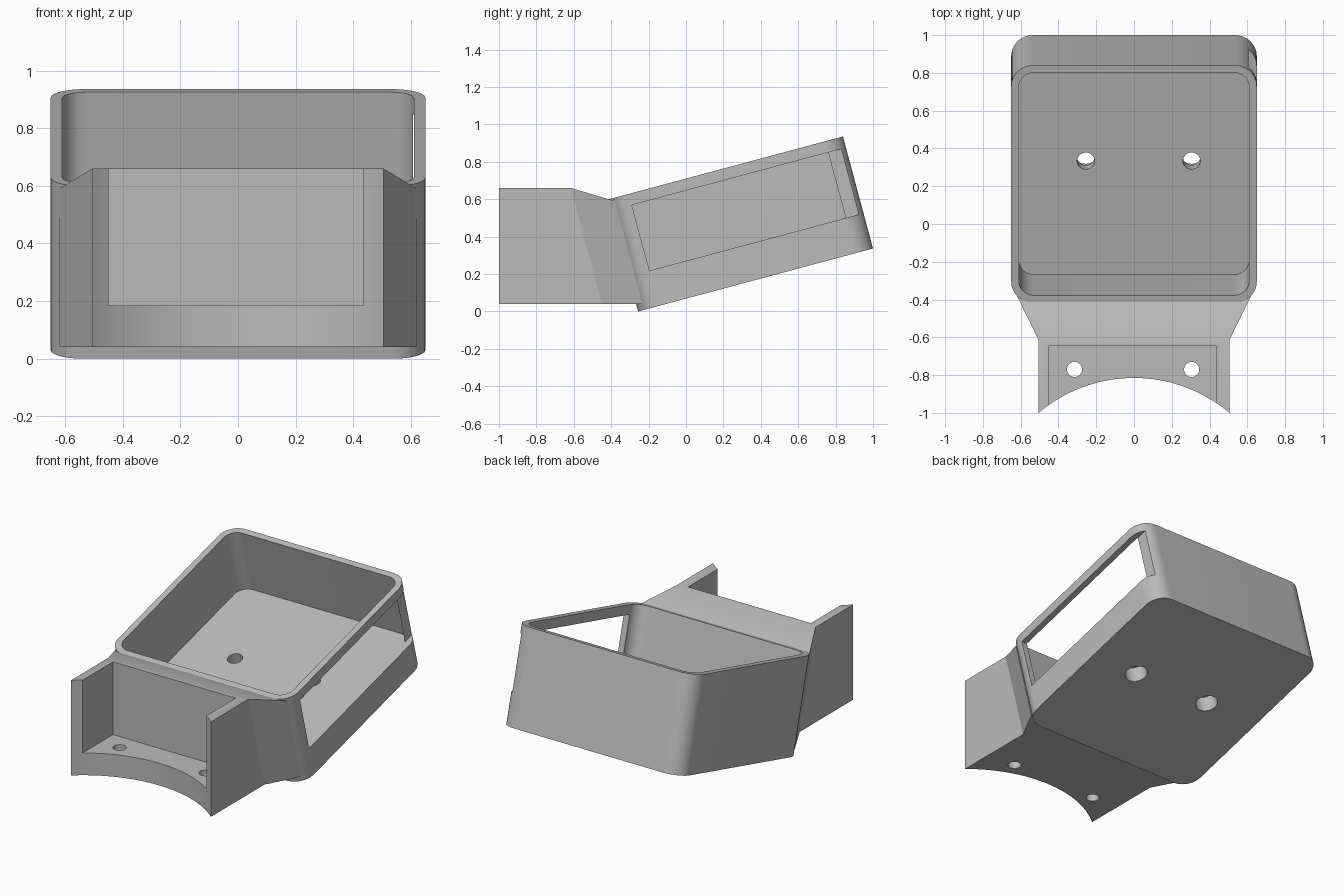
import bpy, bmesh, math
from mathutils import Matrix

old = bpy.data.objects.get("Cube")
if old:
    bpy.data.objects.remove(old, do_unlink=True)

grey = bpy.data.materials.new("plain_grey")
grey.use_nodes = True
colour = (0.5, 0.5, 0.5, 1)
grey.diffuse_color = colour
grey.node_tree.nodes["Principled BSDF"].inputs["Base Color"].default_value = colour

TILT = Matrix.Translation((0, -0.256, 0)) @ Matrix.Rotation(math.radians(15), 4, 'X')
FLAT = Matrix.Identity(4)


def loft(name, sections, frame=FLAT):
    """Closed solid through rings of equal point count."""
    bm = bmesh.new()
    rings = [[bm.verts.new(frame @ Matrix.Translation(p).translation) for p in s] for s in sections]
    n = len(rings[0])
    for a, b in zip(rings, rings[1:]):
        for i in range(n):
            j = (i + 1) % n
            bm.faces.new((a[i], a[j], b[j], b[i]))
    bm.faces.new(rings[0])
    bm.faces.new(rings[-1])
    bmesh.ops.recalc_face_normals(bm, faces=bm.faces[:])
    mesh = bpy.data.meshes.new(name)
    bm.to_mesh(mesh)
    bm.free()
    mesh.materials.append(grey)
    ob = bpy.data.objects.new(name, mesh)
    bpy.context.collection.objects.link(ob)
    return ob


def prism(name, outline, z0, z1, frame=FLAT):
    return loft(name, [[(x, y, z) for x, y in outline] for z in (z0, z1)], frame)


def rounded(x0, x1, y0, y1, r, steps=12):
    pts = []
    corners = [(x1 - r, y1 - r), (x0 + r, y1 - r), (x0 + r, y0 + r), (x1 - r, y0 + r)]
    for k, (cx, cy) in enumerate(corners):
        for i in range(steps + 1):
            a = math.pi / 2 * (k + i / steps)
            pts.append((cx + r * math.cos(a), cy + r * math.sin(a)))
    return pts


def rect(x0, x1, y0, y1):
    return [(x0, y0), (x1, y0), (x1, y1), (x0, y1)]


def circle(x, y, r, n=48):
    return [(x + r * math.cos(math.tau * i / n), y + r * math.sin(math.tau * i / n))
            for i in range(n)]


def combine(target, other, operation):
    mod = target.modifiers.new("combine", 'BOOLEAN')
    mod.operation, mod.object, mod.solver = operation, other, 'EXACT'
    bpy.ops.object.select_all(action='DESELECT')
    bpy.context.view_layer.objects.active = target
    target.select_set(True)
    bpy.ops.object.modifier_apply(modifier=mod.name)
    bpy.data.objects.remove(other, do_unlink=True)


# Mounting bracket: straight block flaring out to the tilted tray
def section(half, y_low, z_low, y_high, z_high):
    return [(-half, y_low, z_low), (half, y_low, z_low),
            (half, y_high, z_high), (-half, y_high, z_high)]


holder = loft("tilted_tray_holder", [
    section(0.505, -1, 0.04, -1, 0.66),
    section(0.505, -0.45, 0.04, -0.615, 0.66),
    section(0.62, -0.234, 0.04, -0.38, 0.59)])

# Tilted tray shell
tray = prism("tray", rounded(-0.65, 0.65, 0, 1.3, 0.115), 0, 0.62, TILT)
combine(holder, tray, 'UNION')

# Tray cavity and the open slot in its left wall
cuts = [
    prism("cavity", rounded(-0.61, 0.61, 0.04, 1.26, 0.08), 0.195, 0.8, TILT),
    prism("side_slot", rect(0.607, 0.8, 0.115, 1.28), 0.195, 0.558, TILT),
    # Bracket pocket and the concave front
    prism("pocket", rect(-0.45, 0.435, -1.2, -0.645), 0.185, 0.9),
    prism("front_curve", circle(0, -1.597, 0.782, 160), -0.2, 1),
]
# Screw holes, counterbored under the tray
for x in (-0.255, 0.305):
    cuts.append(prism("tray_hole", circle(x, 0.663, 0.046), -0.1, 0.3, TILT))
    cuts.append(prism("counterbore", circle(x, 0.663, 0.068), -0.1, 0.11, TILT))
for x in (-0.315, 0.305):
    cuts.append(prism("bracket_hole", circle(x, -0.77, 0.04), -0.1, 0.3))
for cutter in cuts:
    combine(holder, cutter, 'DIFFERENCE')

bpy.ops.object.shade_smooth_by_angle(angle=math.radians(25))
